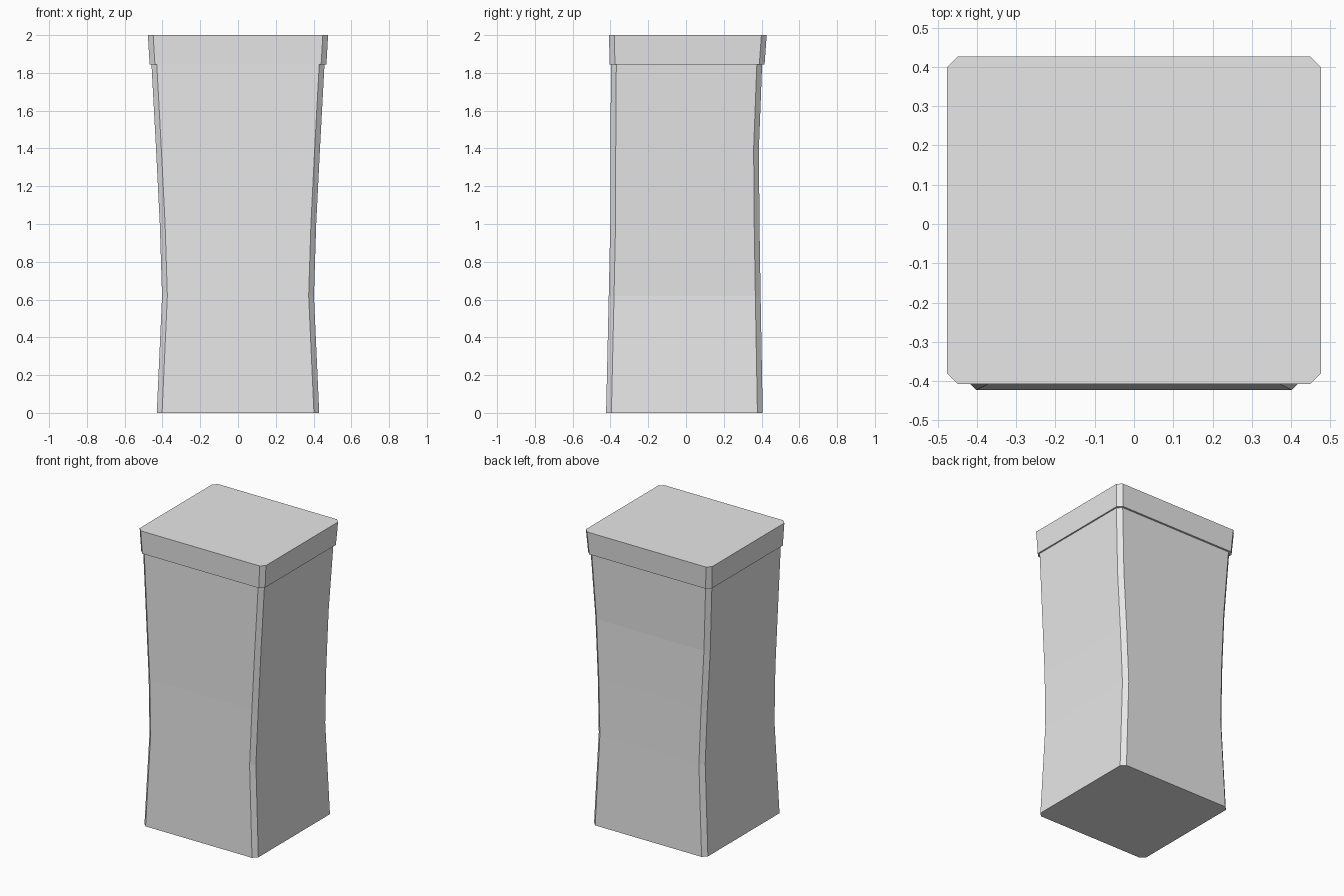
import bpy
import bmesh

cube = bpy.data.objects.get("Cube")
if cube:
    bpy.data.objects.remove(cube, do_unlink=True)

grey = bpy.data.materials.new("plain_grey")
grey.use_nodes = True
grey.diffuse_color = (0.8, 0.8, 0.8, 1)
grey.node_tree.nodes["Principled BSDF"].inputs["Base Color"].default_value = grey.diffuse_color

CHAMFER = 0.028


def ring(bm, z, half_x, front, back):
    """Rectangle with chamfered corners, counter-clockwise from above."""
    c = CHAMFER
    points = [(half_x - c, front), (half_x, front + c),
              (half_x, back - c), (half_x - c, back),
              (c - half_x, back), (-half_x, back - c),
              (-half_x, front + c), (c - half_x, front)]
    return [bm.verts.new((x, y, z)) for x, y in points]


def loft(name, sections):
    """Closed flat-faced solid through the sections (z, half width, front, back)."""
    bm = bmesh.new()
    rings = [ring(bm, *s) for s in sections]
    for low, high in zip(rings, rings[1:]):
        for i in range(len(low)):
            j = (i + 1) % len(low)
            bm.faces.new((low[i], low[j], high[j], high[i]))
    bm.faces.new(rings[0][::-1])
    bm.faces.new(rings[-1])
    bmesh.ops.recalc_face_normals(bm, faces=bm.faces)
    mesh = bpy.data.meshes.new(name)
    bm.to_mesh(mesh)
    bm.free()
    mesh.materials.append(grey)
    obj = bpy.data.objects.new(name, mesh)
    bpy.context.collection.objects.link(obj)
    return obj


# Waisted pillar body
loft("pillar_body", [
    (0.0, 0.43, -0.423, 0.406),
    (0.62, 0.402, -0.409, 0.395),
    (1.0, 0.414, -0.401, 0.389),
    (1.4, 0.434, -0.4, 0.386),
    (1.845, 0.458, -0.397, 0.403),
])

# Slightly overhanging flared cap
loft("pillar_cap", [
    (1.845, 0.468, -0.404, 0.416),
    (2.0, 0.477, -0.408, 0.427),
])
